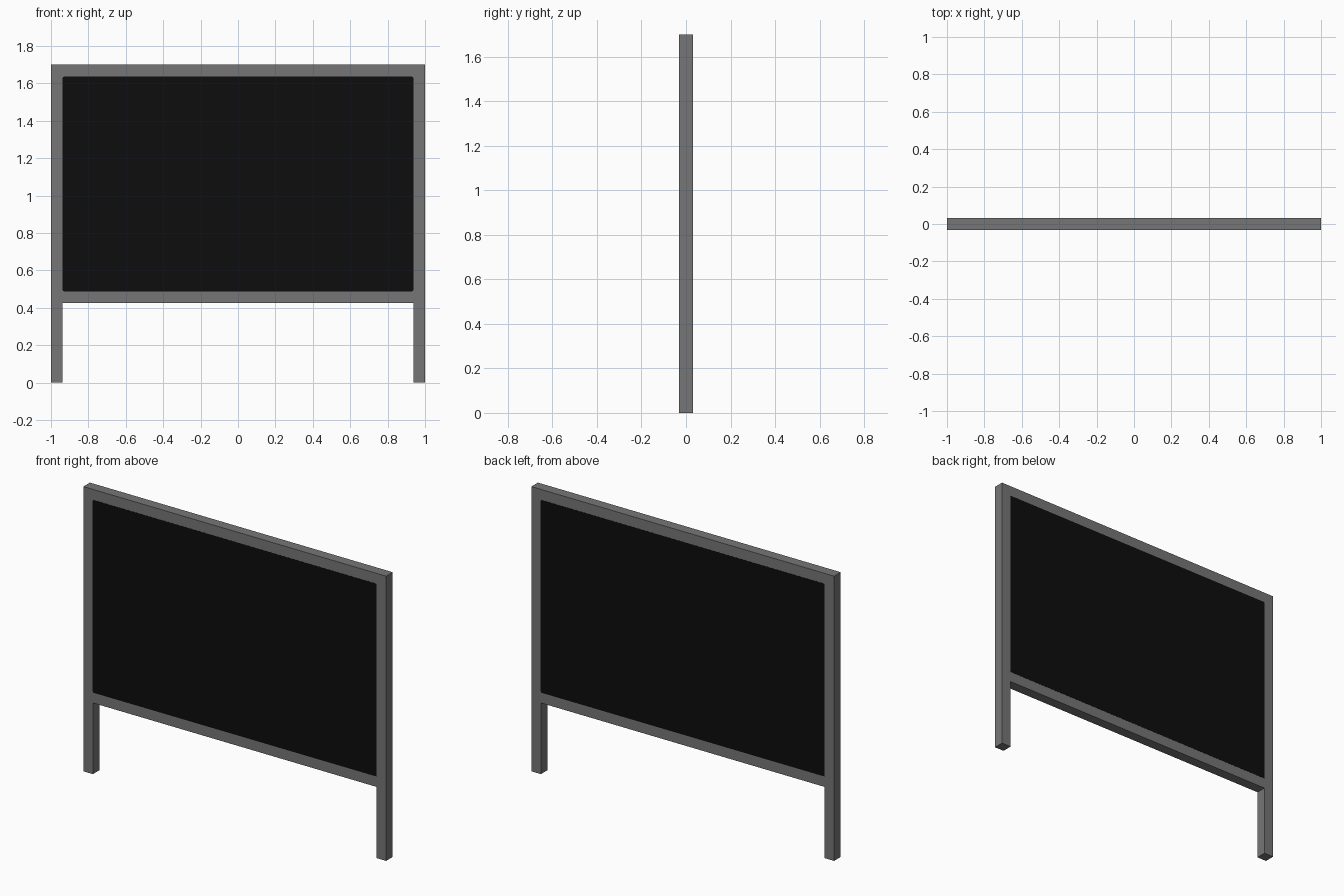
import bpy, bmesh

if "Cube" in bpy.data.objects:
    bpy.data.objects.remove(bpy.data.objects["Cube"])

def material(name, v):
    m = bpy.data.materials.new(name)
    m.diffuse_color = (v, v, v, 1)
    m.use_nodes = True
    m.node_tree.nodes["Principled BSDF"].inputs["Base Color"].default_value = m.diffuse_color
    return m

GREY = material("frame grey", 0.18)
BLACK = material("board black", 0.004)

W, H, T = 1.0, 1.70, 0.063        # half width, height, bar width
D = 0.031                         # half depth
RAIL_LOW = 0.425                  # underside of lower rail

def box(name, x0, x1, z0, z1, half_depth, mat, corner=0):
    bm = bmesh.new()
    bmesh.ops.create_cube(bm, size=1)
    for v in bm.verts:
        v.co.x = x1 if v.co.x > 0 else x0
        v.co.y = half_depth if v.co.y > 0 else -half_depth
        v.co.z = z1 if v.co.z > 0 else z0
    if corner:                    # round the corners seen from the front
        edges = [e for e in bm.edges
                 if abs(e.verts[0].co.y - e.verts[1].co.y) > half_depth]
        bmesh.ops.bevel(bm, geom=edges, offset=corner, segments=4,
                        profile=0.5, affect='EDGES')
    me = bpy.data.meshes.new(name)
    bm.to_mesh(me)
    bm.free()
    me.materials.append(mat)
    ob = bpy.data.objects.new(name, me)
    bpy.context.collection.objects.link(ob)
    return ob

# Posts running from the floor to the top
box("left_post", -W, -W + T, 0, H, D, GREY)
box("right_post", W - T, W, 0, H, D, GREY)

# Rails between the posts
box("top_rail", -W + T, W - T, H - T, H, D, GREY)
box("bottom_rail", -W + T, W - T, RAIL_LOW, RAIL_LOW + T, D, GREY)

# Board, just proud of the frame on both sides
box("board", -W + T - 0.001, W - T + 0.001, RAIL_LOW + T - 0.001,
    H - T + 0.001, D + 0.0005, BLACK, corner=0.01)
